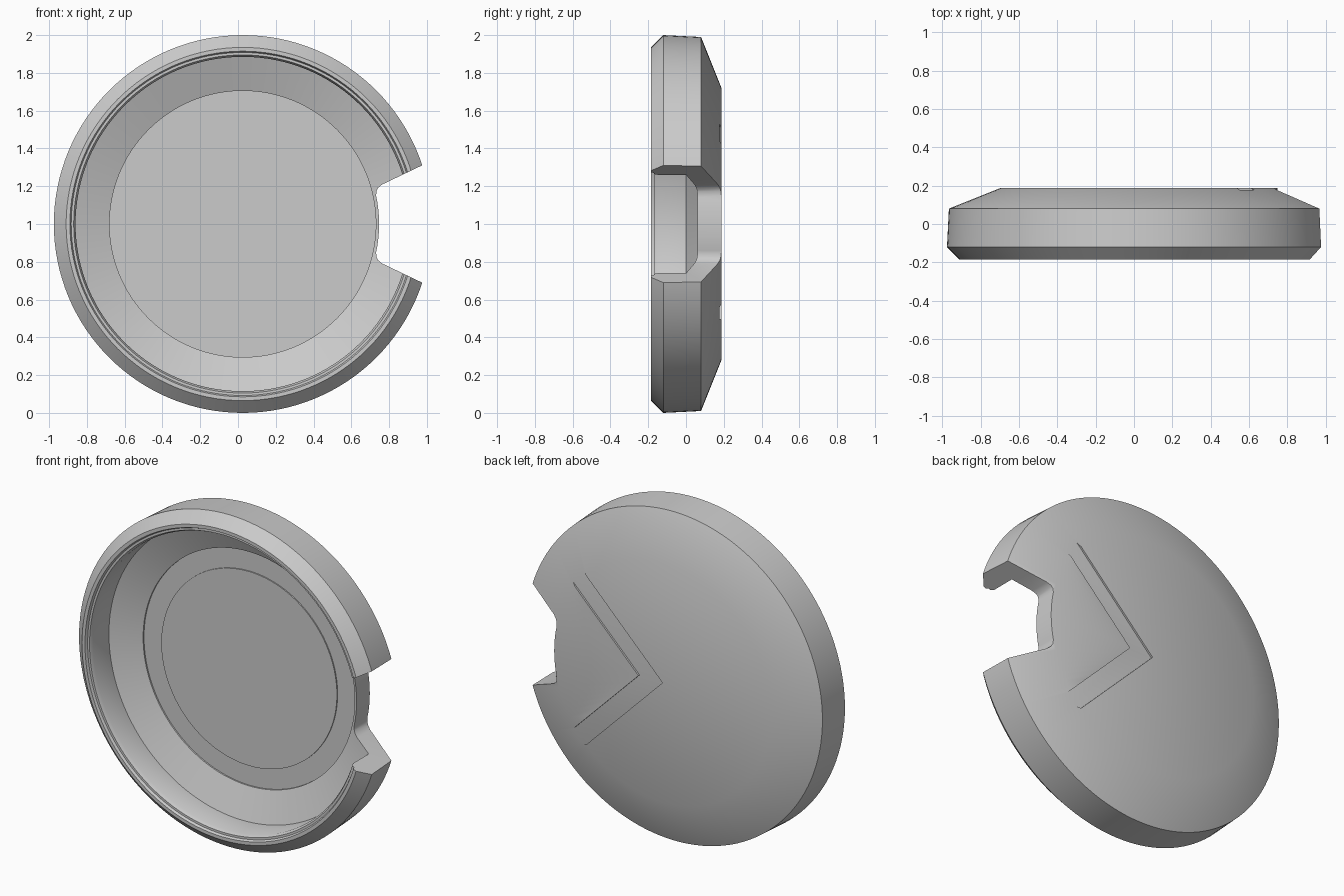
import bpy, bmesh, math
from mathutils import Matrix, Vector

if "Cube" in bpy.data.objects:
    bpy.data.objects.remove(bpy.data.objects["Cube"])

CENTRE = Vector((0.025, 0, 1))
SEGMENTS = 128

grey = bpy.data.materials.new("plain_grey")
grey.use_nodes = True
colour = (0.6, 0.6, 0.6, 1)
grey.diffuse_color = colour
grey.node_tree.nodes["Principled BSDF"].inputs["Base Color"].default_value = colour


def add_object(name, bm):
    bmesh.ops.recalc_face_normals(bm, faces=bm.faces)
    mesh = bpy.data.meshes.new(name)
    bm.to_mesh(mesh)
    bm.free()
    obj = bpy.data.objects.new(name, mesh)
    obj.location = CENTRE
    bpy.context.collection.objects.link(obj)
    mesh.materials.append(grey)
    return obj


def lathe(name, profile):
    """Turn (radius, y) points about the y axis."""
    bm = bmesh.new()
    verts = [bm.verts.new((r, y, 0)) for r, y in profile]
    edges = [bm.edges.new(pair) for pair in zip(verts, verts[1:])]
    bmesh.ops.spin(bm, geom=verts + edges, cent=(0, 0, 0), axis=(0, 1, 0),
                   angle=math.tau, steps=SEGMENTS, use_merge=True)
    bmesh.ops.remove_doubles(bm, verts=bm.verts, dist=1e-5)
    return add_object(name, bm)


def prism(name, outline, y0, y1):
    """Extrude an (x, z) outline along y."""
    bm = bmesh.new()
    face = bm.faces.new([bm.verts.new((x, y0, z)) for x, z in outline])
    new = bmesh.ops.extrude_face_region(bm, geom=[face])["geom"]
    moved = [v for v in new if isinstance(v, bmesh.types.BMVert)]
    bmesh.ops.translate(bm, verts=moved, vec=(0, y1 - y0, 0))
    return add_object(name, bm)


def cut(target, cutter):
    mod = target.modifiers.new("cut", 'BOOLEAN')
    mod.operation = 'DIFFERENCE'
    mod.solver = 'EXACT'
    mod.object = cutter
    bpy.context.view_layer.objects.active = target
    bpy.ops.object.modifier_apply(modifier=mod.name)
    bpy.data.objects.remove(cutter)


# Round shell: back, outer wall, front rim, stepped lip, inner wall and floor
shell = lathe("round_shell", [
    (0, 0.188), (0.72, 0.188), (0.99, 0.08), (1.0, -0.12), (0.935, -0.185),
    (0.915, -0.185), (0.908, -0.17), (0.895, -0.17), (0.885, -0.15),
    (0.885, 0), (0.705, 0.068), (0.705, 0.077), (0.585, 0.077),
    (0.585, 0.07), (0, 0.07)])

# Side notch with a curved bottom, rounded corners and flared sides
bottom = [(0.722 * math.cos(a), 0.722 * math.sin(a))
          for a in (math.radians(d) for d in range(0, 13, 2))]
upper = bottom + [(0.708, 0.175), (0.717, 0.192), (0.738, 0.209), (1.2, 0.43)]
lower = [(x, -z) for x, z in reversed(upper[1:])]
cut(shell, prism("notch_cutter", lower + upper, -0.5, 0.5))

# Shallow right-angled chevron groove across the back
reach, apex = 0.7, 0.16
cut(shell, prism("groove_cutter", [
    (0, 0), (reach, reach), (reach + apex / 2, reach - apex / 2), (apex, 0),
    (reach + apex / 2, apex / 2 - reach), (reach, -reach)], 0.177, 0.3))

# Smooth turned surfaces with crisp edges
bpy.ops.object.select_all(action='DESELECT')
shell.select_set(True)
bpy.context.view_layer.objects.active = shell
bpy.ops.object.shade_smooth_by_angle(angle=math.radians(30))
